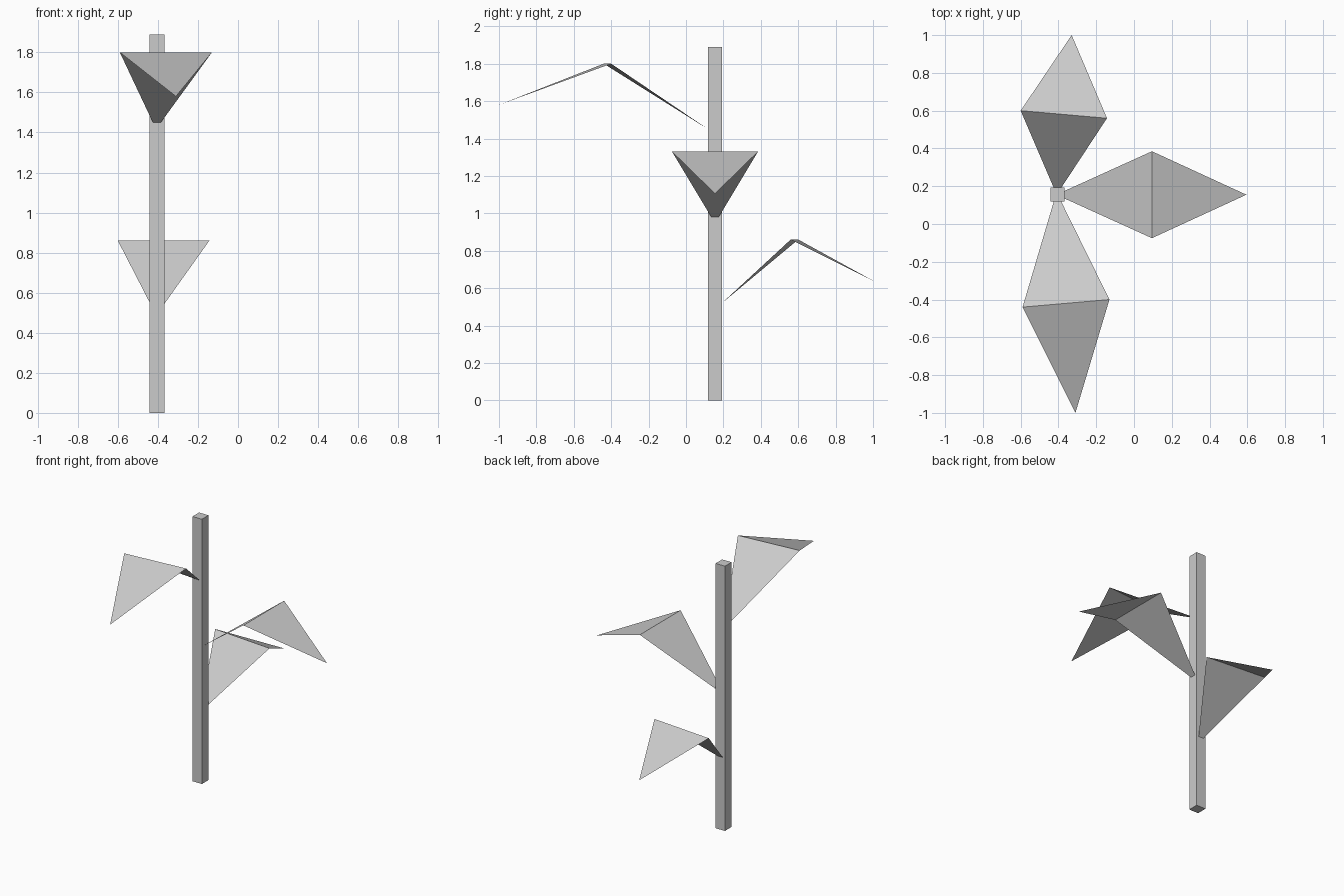
import bpy
import bmesh
from mathutils import Vector

cube = bpy.data.objects.get("Cube")
if cube:
    bpy.data.objects.remove(cube, do_unlink=True)

grey = bpy.data.materials.new("light_grey")
grey.use_nodes = True
grey.diffuse_color = (0.6, 0.6, 0.6, 1)
grey.node_tree.nodes["Principled BSDF"].inputs["Base Color"].default_value = (0.6, 0.6, 0.6, 1)

STEM = Vector((-0.405, 0.155, 0))
HALF = 0.037
HEIGHT = 1.89


def add_object(name, bm):
    mesh = bpy.data.meshes.new(name)
    bm.to_mesh(mesh)
    bm.free()
    mesh.materials.append(grey)
    obj = bpy.data.objects.new(name, mesh)
    bpy.context.collection.objects.link(obj)


def add_leaf(name, direction, base_z, ridge_left, ridge_right, tip):
    """Folded sheet: a rising panel from the stem, then a drooping tip."""
    out = Vector(direction)
    side = Vector((0, 0, 1)).cross(out) * 0.02
    root = STEM + out * HALF + Vector((0, 0, base_z))
    bm = bmesh.new()
    a, b, c, d, e = [bm.verts.new(p) for p in
                     (root + side, root - side, ridge_right, ridge_left, tip)]
    bm.faces.new((a, b, c, d))
    bm.faces.new((d, c, e))
    bm.normal_update()
    add_object(name, bm)


# Square stem
bm = bmesh.new()
bmesh.ops.create_cube(bm, size=1)
bmesh.ops.scale(bm, vec=(2 * HALF, 2 * HALF, HEIGHT), verts=bm.verts)
bmesh.ops.translate(bm, vec=STEM + Vector((0, 0, HEIGHT / 2)), verts=bm.verts)
add_object("stem", bm)

# Three leaves, each at its own height
add_leaf("front_leaf", (0, -1, 0), 1.45,
         (-0.13, -0.40, 1.80), (-0.59, -0.44, 1.80), (-0.31, -1.0, 1.58))
add_leaf("left_leaf", (1, 0, 0), 0.98,
         (0.095, 0.385, 1.33), (0.095, -0.075, 1.33), (0.595, 0.155, 1.105))
add_leaf("back_leaf", (0, 1, 0), 0.52,
         (-0.60, 0.60, 0.86), (-0.143, 0.56, 0.86), (-0.33, 1.0, 0.64))
